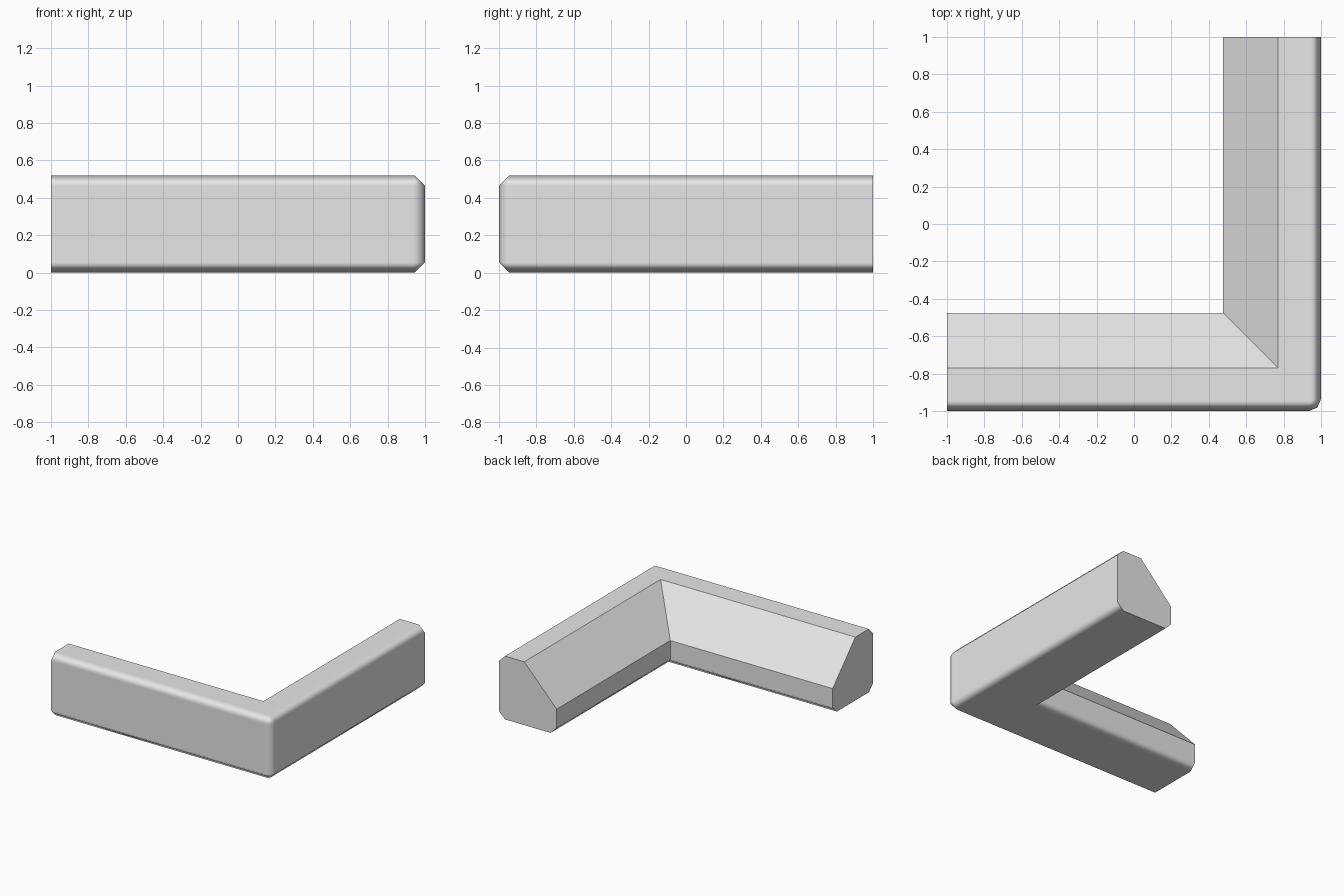
import bpy, bmesh, math

cube = bpy.data.objects.get("Cube")
if cube:
    bpy.data.objects.remove(cube, do_unlink=True)

# Flat colour
grey = bpy.data.materials.new("light_grey")
grey.use_nodes = True
grey.diffuse_color = (0.8, 0.8, 0.8, 1)
grey.node_tree.nodes["Principled BSDF"].inputs["Base Color"].default_value = (0.8, 0.8, 0.8, 1)

# Cross-section: (distance in from the outer face, height)
CH, TOP, INNER = 0.055, 0.52, 0.525
profile = [(0, CH), (0, TOP - CH), (CH, TOP), (0.23, TOP),
           (INNER, 0.21), (INNER, CH), (INNER - CH, 0), (CH, 0)]
RADIUS, STEPS = 0.065, 2


def corner_ring(t):
    """Mitre ring whose outermost points follow a small arc."""
    a = t * math.pi / 2
    ring = []
    for d, z in profile:
        x, y = 1 - d, d - 1
        if d == 0:
            x = 1 - RADIUS + RADIUS * math.sin(a)
            y = -1 + RADIUS - RADIUS * math.cos(a)
        ring.append((x, y, z))
    return ring


# Sweep the section along the front arm, round the corner, and up the side arm
rings = [[(-1, d - 1, z) for d, z in profile]]
rings += [corner_ring(i / STEPS) for i in range(STEPS + 1)]
rings += [[(1 - d, 1, z) for d, z in profile]]

bm = bmesh.new()
loops = [[bm.verts.new(p) for p in ring] for ring in rings]
n = len(profile)
for a, b in zip(loops, loops[1:]):
    for i in range(n):
        j = (i + 1) % n
        bm.faces.new((a[i], b[i], b[j], a[j]))
bm.faces.new(loops[0])
bm.faces.new(loops[-1])
bmesh.ops.remove_doubles(bm, verts=bm.verts, dist=0.0001)
bmesh.ops.recalc_face_normals(bm, faces=bm.faces)

# Smooth bevels; crisp ends, slope borders and inside mitre
for f in bm.faces:
    f.smooth = True
for e in bm.edges:
    slope = any(0.1 < f.normal.z < 0.9 and f.calc_area() > 0.3 for f in e.link_faces)
    concave = not e.is_convex and e.calc_face_angle(0) > 0.1
    e.smooth = not (slope or concave or e.calc_face_angle(0) > math.radians(60))

mesh = bpy.data.meshes.new("corner_trim")
bm.to_mesh(mesh)
bm.free()
mesh.materials.append(grey)
trim = bpy.data.objects.new("corner_trim", mesh)
bpy.context.collection.objects.link(trim)

# Keep the broad faces flat so only the bevels blend
wn = trim.modifiers.new("flat_faces", 'WEIGHTED_NORMAL')
wn.keep_sharp = True
wn.weight = 100
